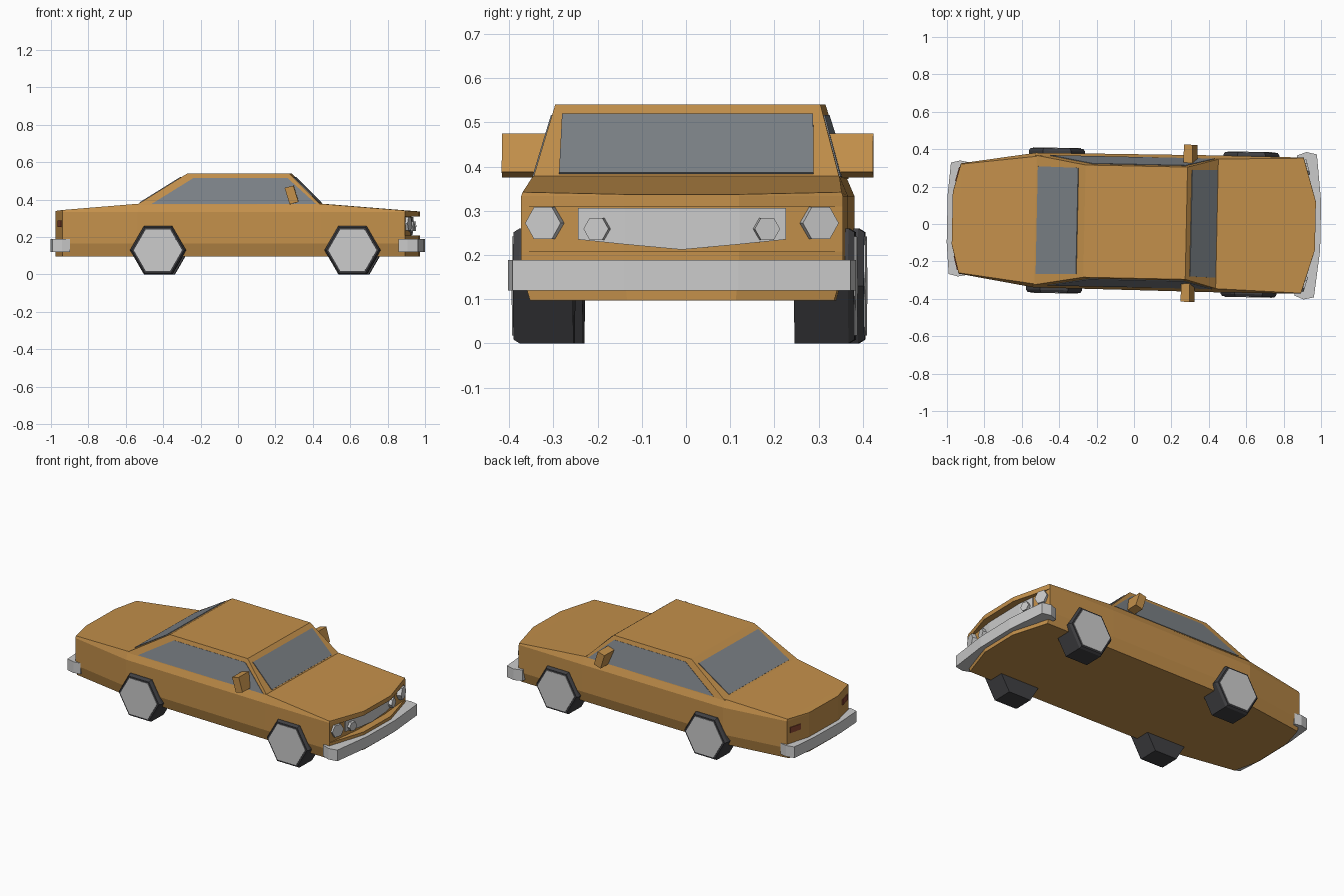
import bpy, bmesh, math
from mathutils import Matrix, Vector

if "Cube" in bpy.data.objects:
    bpy.data.objects.remove(bpy.data.objects["Cube"])

# The whole car sits very slightly turned about the vertical axis
YAW = Matrix.Translation((0, 0.01, 0)) @ Matrix.Rotation(math.radians(-1.2), 4, 'Z')


def material(name, r, g, b):
    m = bpy.data.materials.new(name)
    m.diffuse_color = (r, g, b, 1)
    m.use_nodes = True
    m.node_tree.nodes["Principled BSDF"].inputs["Base Color"].default_value = m.diffuse_color
    return m


PAINT = material("ochre_paint", 0.55, 0.28, 0.07)
GLASS = material("glass", 0.20, 0.22, 0.24)
RUBBER = material("rubber", 0.05, 0.05, 0.055)
RED = material("red_lens", 0.25, 0.06, 0.03)


def finish(name, bm, mat):
    bmesh.ops.remove_doubles(bm, verts=bm.verts, dist=1e-5)
    bmesh.ops.recalc_face_normals(bm, faces=bm.faces)
    bm.transform(YAW)
    me = bpy.data.meshes.new(name)
    bm.to_mesh(me)
    bm.free()
    ob = bpy.data.objects.new(name, me)
    bpy.context.collection.objects.link(ob)
    if mat:
        me.materials.append(mat)
    return ob


def loft(name, rings, mat=None):
    """Skin even-sided rings; end caps are strips joining opposite points."""
    bm = bmesh.new()
    rows = [[bm.verts.new(p) for p in r] for r in rings]
    n = len(rows[0])
    for a, b in zip(rows, rows[1:]):
        for i in range(n):
            j = (i + 1) % n
            bm.faces.new((a[i], a[j], b[j], b[i]))
    for r in (rows[0], rows[-1]):
        for i in range(n // 2 - 1):
            bm.faces.new((r[i], r[i + 1], r[n - 2 - i], r[n - 1 - i]))
    return finish(name, bm, mat)


def panel(name, points, faces, offset, mat=None):
    """Thin sheet extruded along an offset vector."""
    bm = bmesh.new()
    vs = [bm.verts.new(p) for p in points]
    fs = [bm.faces.new([vs[i] for i in f]) for f in faces]
    ext = bmesh.ops.extrude_face_region(bm, geom=fs, use_keep_orig=True)
    new = [g for g in ext["geom"] if isinstance(g, bmesh.types.BMVert)]
    bmesh.ops.translate(bm, verts=new, vec=Vector(offset))
    return finish(name, bm, mat)


def mirrored(half):
    """Half outline (y > 0) to closed outline."""
    return list(half) + [(p[0], -p[1], *p[2:]) for p in reversed(half)]


# Lower body: plan outline (x, half width, top height) lofted upwards
plan = [(-0.972, 0.14, 0.34), (-0.932, 0.295, 0.345), (-0.53, 0.36, 0.378),
        (0.45, 0.366, 0.378), (0.90, 0.364, 0.342), (0.97, 0.13, 0.337)]


def level(z, scale=1.0, nose=0.97):
    half = [(x, y * scale, z) for x, y, t in plan]
    half[-1] = (nose, half[-1][1], z)
    return mirrored(half)


top = mirrored([(x, y - (t - 0.335) * 0.45, t) for x, y, t in plan])
loft("body", [level(0.097, 0.945), level(0.165), level(0.208), level(0.208, nose=0.925),
              level(0.31, nose=0.925), level(0.31), level(0.333), top], PAINT)

# Cabin
loft("cabin", [mirrored([(-0.535, 0.347, 0.372), (0.45, 0.347, 0.372)]),
               mirrored([(-0.265, 0.30, 0.54), (0.28, 0.30, 0.54)])], PAINT)


# Windows
def slope_window(name, x0, x1, nx):
    def at(z):
        return x0 + (x1 - x0) * (z - 0.372) / 0.168
    pts = [(at(z), y, z) for z, y in ((0.383, -0.288), (0.383, 0.288),
                                      (0.517, 0.284), (0.517, -0.284))]
    panel(name, pts, [(0, 1, 2, 3)], (nx, 0, 0.003), GLASS)


slope_window("windshield", 0.45, 0.28, 0.003)
slope_window("rear_window", -0.535, -0.265, -0.003)
for s, side in ((1, "left"), (-1, "right")):
    pts = [(x, s * (0.347 - 0.047 * (z - 0.372) / 0.168), z) for x, z in
           ((-0.455, 0.376), (-0.23, 0.516), (0.27, 0.516), (0.425, 0.376))]
    panel(side + "_side_window", pts, [(0, 1, 2, 3)], (0, s * 0.003, 0.001), GLASS)

# Wrap-around bumpers
for name, half in (("front_bumper", [(0.865, 0.375), (0.915, 0.394), (0.97, 0.382), (0.998, 0.13)]),
                   ("rear_bumper", [(-0.892, 0.302), (-0.935, 0.31), (-0.985, 0.298), (-0.999, 0.13)])):
    loft(name, [[(x, y, z) for x, y in mirrored(half)] for z in (0.12, 0.189)])

# Recessed grille, bent with the nose
gx = [(-0.235, 0.911, 0.235), (-0.13, 0.925, 0.224), (0, 0.925, 0.212),
      (0.13, 0.925, 0.224), (0.235, 0.911, 0.235)]
panel("grille", [(x, y, 0.306) for y, x, z in gx] + [(x, y, z) for y, x, z in gx],
      [(i, i + 1, i + 6, i + 5) for i in range(4)], (0.008, 0, 0))


def hexagon(r):
    return [(r * math.cos(math.radians(60 * i)), r * math.sin(math.radians(60 * i)))
            for i in range(6)]


# Headlights
def lamp(name, x, y, z, r, depth, turn):
    m = Matrix.Translation((x, y, z)) @ Matrix.Rotation(turn, 4, 'Z')
    loft(name, [[m @ Vector((d, a, b)) for a, b in hexagon(r * k)]
                for d, k in ((-0.02, 1), (depth, 1))])


for s, side in ((1, "left"), (-1, "right")):
    lamp(side + "_headlight", 0.91, s * 0.31, 0.272, 0.042, 0.016, s * 0.28)
    lamp(side + "_inner_light", 0.925, s * 0.19, 0.259, 0.029, 0.02, s * 0.2)

    # Tail lights on the angled rear corners
    pts = [(-0.932 - 0.04 * (0.295 - y) / 0.155, s * y, z)
           for y, z in ((0.20, 0.255), (0.275, 0.255), (0.275, 0.29), (0.20, 0.29))]
    panel(side + "_tail_light", pts, [(0, 1, 2, 3)], (-0.004, s * 0.001, 0), RED)

    # Door mirrors, leaning back
    pts = [(x, s * 0.322, z) for x, z in
           ((0.258, 0.463), (0.305, 0.475), (0.332, 0.388), (0.285, 0.375))]
    panel(side + "_mirror", pts, [(0, 1, 2, 3)], (0, s * 0.098, 0), PAINT)

    # Six-sided wheels with plain hub discs
    for x, end in ((0.62, "front"), (-0.42, "rear")):
        def ring(r, y):
            return [(x + a, s * y, 0.13 + b) for a, b in hexagon(r)]
        loft(f"{end}_{side}_tyre", [ring(0.15, 0.25), ring(0.15, 0.372), ring(0.14, 0.386)], RUBBER)
        loft(f"{end}_{side}_hub", [ring(0.129, 0.37), ring(0.129, 0.389)])
